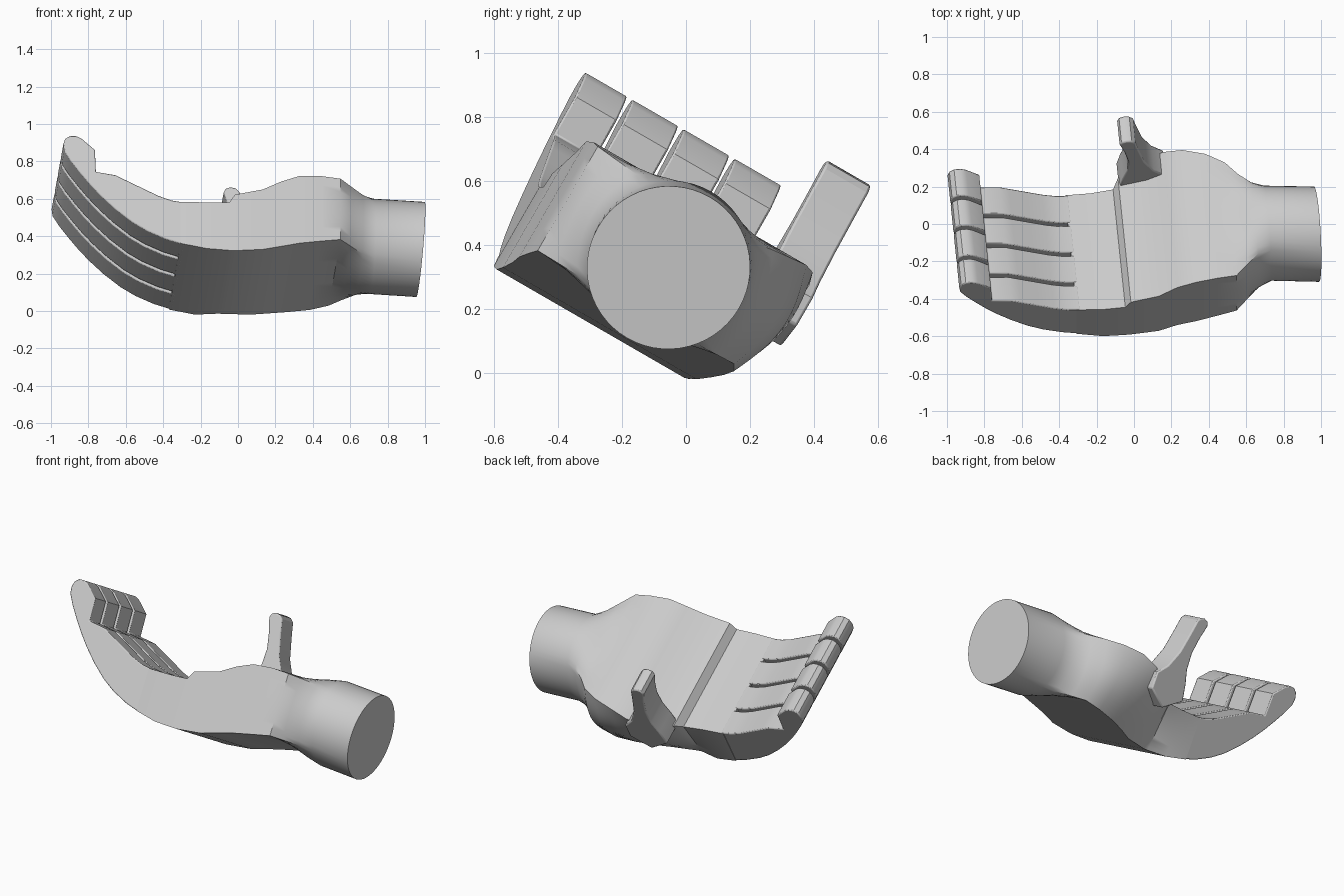
import bpy, bmesh
from math import sin, cos, pi, radians
from mathutils import Matrix, Vector

cube = bpy.data.objects.get("Cube")
if cube:
    bpy.data.objects.remove(cube)

# Hand frame: u along the hand, v across it, n out of the palm
FRAME = (Matrix.Rotation(radians(-30), 4, 'X') @ Matrix.Translation((0, -0.3, 0))
         @ Matrix.Rotation(0.09, 4, 'Z'))

skin = bpy.data.materials.new("light grey")
skin.use_nodes = True
grey = (0.6, 0.6, 0.6, 1)
skin.diffuse_color = grey
skin.node_tree.nodes["Principled BSDF"].inputs["Base Color"].default_value = grey


def finish(name, bm, bevel):
    bmesh.ops.recalc_face_normals(bm, faces=bm.faces)
    bm.transform(FRAME)
    mesh = bpy.data.meshes.new(name)
    bm.to_mesh(mesh)
    bm.free()
    mesh.materials.append(skin)
    ob = bpy.data.objects.new(name, mesh)
    bpy.context.collection.objects.link(ob)
    bpy.ops.object.select_all(action='DESELECT')
    ob.select_set(True)
    bpy.context.view_layer.objects.active = ob
    bpy.ops.object.shade_smooth_by_angle(angle=radians(32))
    if bevel:
        mod = ob.modifiers.new("soft edges", 'BEVEL')
        mod.width = bevel
        mod.segments = 2
        mod.limit_method = 'ANGLE'
        mod.angle_limit = radians(50)
    return ob


def extrude_profile(name, profile, v0, v1, bevel):
    """Side profile in (u, n) pulled across the hand from v0 to v1."""
    bm = bmesh.new()
    face = bm.faces.new([bm.verts.new((u, v0, n)) for u, n in profile])
    moved = bmesh.ops.extrude_face_region(bm, geom=[face])["geom"]
    bmesh.ops.translate(bm, vec=(0, v1 - v0, 0),
                        verts=[g for g in moved if isinstance(g, bmesh.types.BMVert)])
    return finish(name, bm, bevel)


# Palm and cuff: u, front v, back v low, back v high, low n, high n, bulge, roundness
SECTIONS = [
    (-.34, -.36, .35, .35, .02, .275, 0, 0),
    (-.2, -.37, .34, .35, -.01, .275, 0, 0),
    (-.08, -.37, .31, .36, -.015, .28, 0, 0),
    (-.05, -.37, .31, .4, -.015, .33, .01, 0),
    (.1, -.37, .33, .47, 0, .37, .02, 0),
    (.2, -.36, .36, .48, .03, .43, .03, 0),
    (.3, -.36, .38, .46, .055, .47, .05, 0),
    (.42, -.35, .39, .42, .08, .48, .05, 0),
    (.52, -.34, .37, .36, .1, .475, .05, 0),
    (.58, -.34, .36, .34, .1, .475, .03, .35),
    (.65, -.34, .35, .33, .1, .475, .01, .75),
    (.72, -.34, .34, .34, .1, .475, 0, 1),
    (.98, -.34, .34, .34, .1, .475, 0, 1),
]
SIDE = 14


def ring(u, v0, vb, vt, nb, nt, bulge, rnd):
    corners = [Vector(c) for c in ((v0, nb), (vb, nb), (vt, nt), (v0, nt))]
    k = max(0, (u - .72) / .26)
    mid = Vector((.02 * (1 - k), .275 - .017 * k))
    pts = []
    for s in range(4):
        for i in range(SIDE):
            t = i / SIDE
            p = corners[s].lerp(corners[(s + 1) % 4], t)
            if s == 1:
                p.x += bulge * sin(pi * t)
            a = (s + t) * pi / 2 - pi * .75
            p = p.lerp(mid + Vector((cos(a), sin(a))) * .255, rnd)
            pts.append((u + .05 * k * (p.y - .26), p.x, p.y))
    return pts


bm = bmesh.new()
rings = [[bm.verts.new(p) for p in ring(*s)] for s in SECTIONS]
for a, b in zip(rings, rings[1:]):
    for i in range(len(a)):
        j = (i + 1) % len(a)
        bm.faces.new((a[i], a[j], b[j], b[i]))
bm.faces.new(rings[0])
bm.faces.new(rings[-1])
finish("palm_and_cuff", bm, 0)

# Four curled fingers sharing one side profile
FINGER = [(-.32, .015), (-.42, .045), (-.52, .09), (-.6, .14), (-.69, .215), (-.77, .295),
          (-.83, .365), (-.88, .43), (-.93, .5), (-.965, .56), (-.97, .6), (-.96, .635),
          (-.935, .655), (-.9, .655), (-.87, .64), (-.8, .575), (-.795, .44),
          (-.69, .425), (-.64, .4), (-.55, .355), (-.46, .31), (-.39, .285), (-.32, .275)]
for label, v0, v1 in (("little", -.36, -.21), ("ring", -.19, -.025),
                      ("middle", -.005, .16), ("index", .18, .347)):
    extrude_profile(label + "_finger", FINGER, v0, v1, .006)

# Upright thumb
THUMB = [(-.05, .3), (-.03, .4), (-.005, .48), (0, .58), (-.02, .68), (-.045, .76),
         (-.035, .785), (-.01, .795), (.02, .79), (.04, .77), (.06, .68),
         (.09, .56), (.14, .46), (.2, .4), (.2, .3), (.08, .22)]
extrude_profile("thumb", THUMB, .35, .51, .008)
